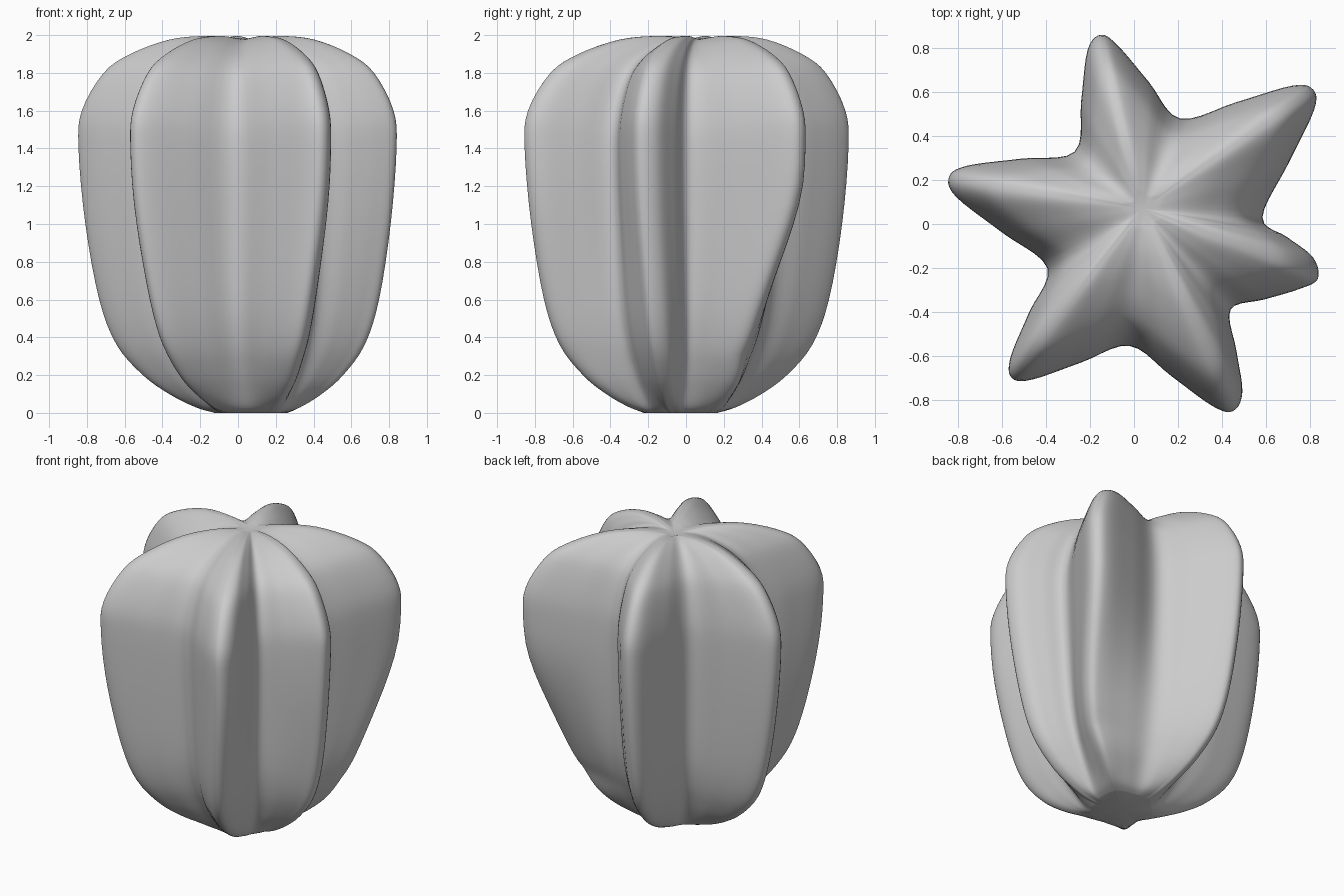
import bpy, bmesh, math
from mathutils import Vector

cube = bpy.data.objects.get("Cube")
if cube:
    bpy.data.objects.remove(cube, do_unlink=True)


def spline(points, steps, closed):
    """Catmull-Rom curve through points of any dimension."""
    n = len(points)
    out = []
    for i in range(n if closed else n - 1):
        pick = (lambda k: points[k % n]) if closed else (lambda k: points[max(0, min(n - 1, k))])
        a, b, c, d = (pick(i + k) for k in (-1, 0, 1, 2))
        for j in range(steps):
            t = j / steps
            out.append((b * 2 + (c - a) * t + (a * 2 - b * 5 + c * 4 - d) * t ** 2
                        + (b * 3 - a - c * 3 + d) * t ** 3) * 0.5)
    if not closed:
        out.append(points[-1])
    return out


# Star outline: tip, tip direction in degrees, half width, groove after it,
# and how far the tip leans aside below the middle
ribs = [
    ((0.815, 0.61), 40, 0.075, (0.585, 0.03), (-0.05, -0.15)),
    ((0.835, -0.25), -25, 0.08, (0.44, -0.39), (0, 0.02)),
    ((0.45, -0.85), -65, 0.075, (-0.02, -0.555), (-0.04, 0)),
    ((-0.555, -0.7), 225, 0.07, (-0.395, -0.2), (0.03, 0)),
    ((-0.84, 0.215), 160, 0.075, (-0.27, 0.33), (0, 0)),
    ((-0.15, 0.86), 98, 0.07, (0.21, 0.48), (0, 0)),
]
outline = []
for i, (tip, angle, width, groove, lean) in enumerate(ribs):
    tip, after, before = Vector(tip), Vector(groove), Vector(ribs[i - 1][3])
    out = Vector((math.cos(math.radians(angle)), math.sin(math.radians(angle))))
    side = Vector((-out.y, out.x)) * width
    left, right = tip - out * 0.06 + side, tip - out * 0.06 - side
    # x, y, rib weight, lean x, lean y
    for p, w in (((left + before) / 2, 0.5), (left, 0.95), (tip, 1),
                 (right, 0.95), ((right + after) / 2, 0.5), (after, 0)):
        outline.append(Vector((p.x, p.y, w, lean[0] * w, lean[1] * w)))
outline = spline(outline, 5, True)

# Rings from base to crown: rib scale, rib height, groove scale, groove height
rings = spline([Vector(r) for r in (
    (0.22, 0, 0.36, 0), (0.33, 0.03, 0.46, 0.03), (0.48, 0.1, 0.58, 0.12),
    (0.63, 0.2, 0.7, 0.23), (0.78, 0.36, 0.82, 0.38), (0.88, 0.6, 0.91, 0.6),
    (0.96, 1, 0.97, 1), (1, 1.4, 1, 1.38), (0.98, 1.6, 0.97, 1.57),
    (0.85, 1.8, 0.86, 1.76), (0.69, 1.9, 0.71, 1.86), (0.46, 1.975, 0.5, 1.93),
    (0.25, 1.995, 0.3, 1.97), (0.1, 1.985, 0.12, 1.98))], 4, False)

# Ribbed body lofted through the rings
bm = bmesh.new()
base_axis, crown_axis = Vector((0.08, -0.03)), Vector((0.04, 0.07))
loops = []
for rib_s, rib_z, groove_s, groove_z in rings:
    loop = []
    for x, y, w, lean_x, lean_y in outline:
        scale = groove_s + (rib_s - groove_s) * w
        z = groove_z + (rib_z - groove_z) * w
        t = max(0, min(1, (1.3 - z) / 0.9))
        bend = t * t * (3 - 2 * t) * max(0, min(1, z / 0.3))
        p = base_axis.lerp(crown_axis, z / 2).lerp(Vector((x, y)), scale)
        loop.append(bm.verts.new((p.x + lean_x * bend, p.y + lean_y * bend, max(0, z))))
    loops.append(loop)
for low, high in zip(loops, loops[1:]):
    for k in range(len(low)):
        bm.faces.new((low[k - 1], low[k], high[k], high[k - 1]))

# Flat base and dimpled crown
for loop, co in ((loops[0], (0.08, -0.03, 0)), (loops[-1], (0.04, 0.07, 1.965))):
    centre = bm.verts.new(co)
    for k in range(len(loop)):
        bm.faces.new((loop[k - 1], loop[k], centre))
bmesh.ops.recalc_face_normals(bm, faces=bm.faces)

mesh = bpy.data.meshes.new("ribbed_body")
bm.to_mesh(mesh)
bm.free()
body = bpy.data.objects.new("ribbed_body", mesh)
bpy.context.collection.objects.link(body)

# Plain grey skin
grey = bpy.data.materials.new("light_grey")
grey.use_nodes = True
colour = (0.6, 0.6, 0.6, 1)
grey.diffuse_color = colour
grey.node_tree.nodes["Principled BSDF"].inputs["Base Color"].default_value = colour
mesh.materials.append(grey)

bpy.context.view_layer.objects.active = body
body.select_set(True)
bpy.ops.object.shade_smooth_by_angle(angle=math.radians(50))
